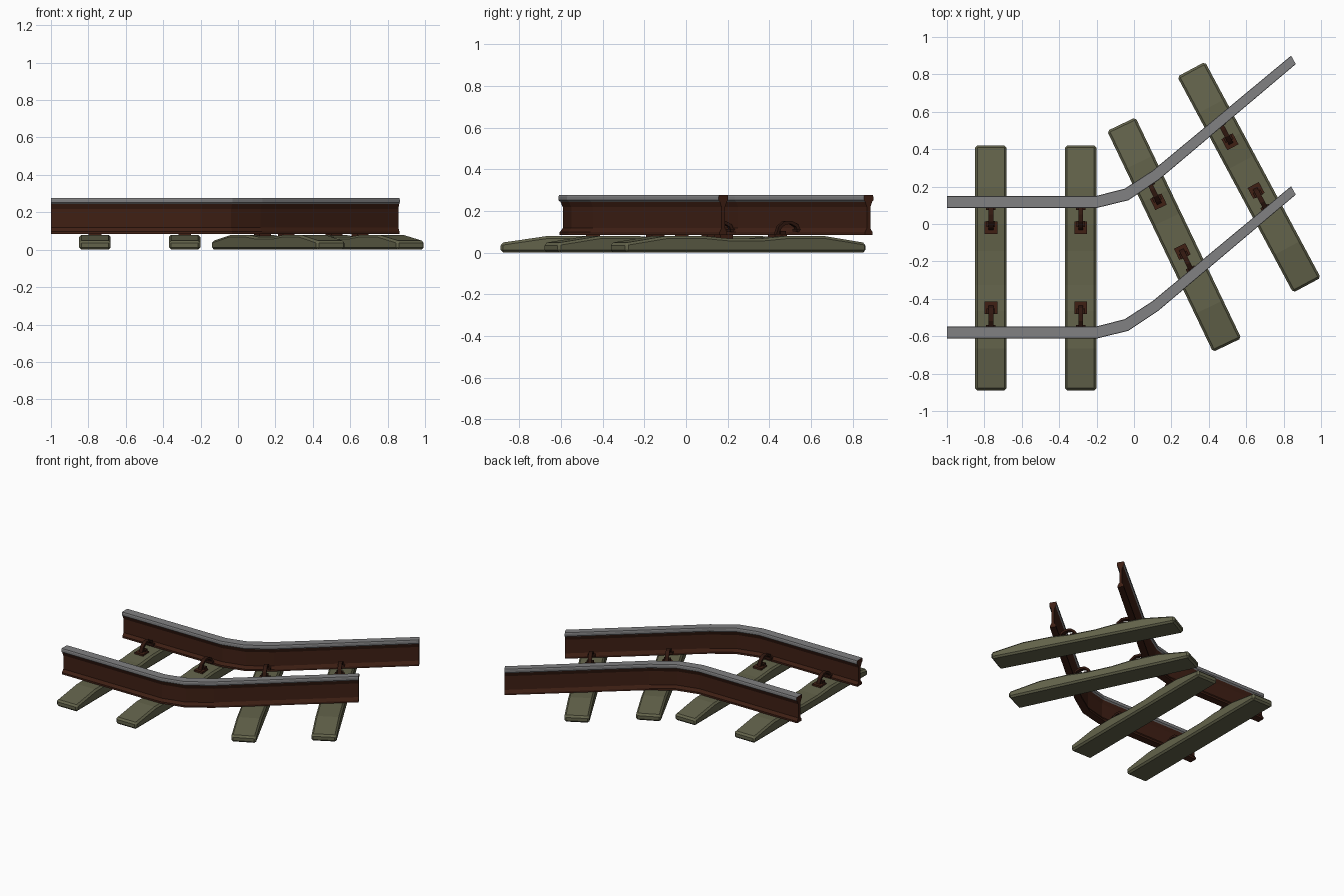
import bpy, bmesh, math
from mathutils import Vector, Matrix

if "Cube" in bpy.data.objects:
    bpy.data.objects.remove(bpy.data.objects["Cube"])


def material(name, rgb):
    m = bpy.data.materials.new(name)
    m.diffuse_color = (*rgb, 1)
    m.use_nodes = True
    m.node_tree.nodes["Principled BSDF"].inputs["Base Color"].default_value = m.diffuse_color
    return m


RUST = material("rust", (0.05, 0.014, 0.007))
DARK = material("dark_rust", (0.03, 0.009, 0.005))
STEEL = material("worn_steel", (0.22, 0.22, 0.225))
WOOD = material("olive_sleeper", (0.125, 0.125, 0.07))


def make_object(name, bm, *mats):
    bmesh.ops.recalc_face_normals(bm, faces=bm.faces)
    me = bpy.data.meshes.new(name)
    bm.to_mesh(me)
    bm.free()
    ob = bpy.data.objects.new(name, me)
    bpy.context.collection.objects.link(ob)
    for m in mats:
        me.materials.append(m)
    return ob


def loft(bm, rings):
    """Skin closed rings of points and cap both ends; returns the side faces."""
    vs = [[bm.verts.new(p) for p in r] for r in rings]
    n = len(vs[0])
    sides = [bm.faces.new((a[i], a[(i + 1) % n], b[(i + 1) % n], b[i]))
             for a, b in zip(vs, vs[1:]) for i in range(n)]
    bm.faces.new(vs[0])
    bm.faces.new(vs[-1])
    return sides


# Rails: I-section (half-width fraction, height) swept along a bent path
HALF = [(0.82, 0.085), (0.82, 0.098), (0.36, 0.118), (0.36, 0.218),
        (0.72, 0.244), (1.0, 0.252), (1.0, 0.268), (0.92, 0.276)]
SECTION = HALF + [(-u, z) for u, z in reversed(HALF)]
# x, y, and the sideways half-width vector at each bend
PATH = [(-1.0, 0.118, 0, 0.0325), (-0.2, 0.118, 0, 0.0325),
        (-0.04, 0.158, -0.010, 0.031), (0.115, 0.26, -0.015, 0.026),
        (0.8525, 0.8775, -0.0125, 0.0225)]


def rail(name, dy):
    bm = bmesh.new()
    sides = loft(bm, [[(x + u * wx, y + dy + u * wy, z) for u, z in SECTION]
                      for x, y, wx, wy in PATH])
    for f in sides:
        if min(v.co.z for v in f.verts) > 0.24:
            f.material_index = 1
    return make_object(name, bm, RUST, STEEL)


rail("rail_left", 0)
rail("rail_right", -0.698)

# Sleepers: sloping ends and a shallow dip in the middle
TOP = [(0.655, 0.047), (0.43, 0.08), (0.23, 0.08), (0.09, 0.068)]
OUTLINE = [(-0.655, 0), (0.655, 0)] + TOP + [(-y, z) for y, z in reversed(TOP)]


def sleeper(name, place):
    bm = bmesh.new()
    loft(bm, [[(x, y, z) for y, z in OUTLINE] for x in (-0.084, 0.084)])
    ob = make_object(name, bm, WOOD)
    ob.matrix_world = place
    b = ob.modifiers.new("edges", "BEVEL")
    b.width = 0.012
    b.segments = 1
    b.limit_method = "ANGLE"
    b.angle_limit = math.radians(40)


# Rail clips: base plate, arched bar and two cross lugs, reaching along +y
ARCH = [(-0.005, 0.085), (0.008, 0.122), (0.035, 0.143), (0.07, 0.145),
        (0.1, 0.13), (0.112, 0.104)]


def box(bm, centre, size):
    m = Matrix.Translation(centre) @ Matrix.Diagonal((*size, 1))
    bmesh.ops.create_cube(bm, size=1, matrix=m)


def clip(name, place):
    bm = bmesh.new()
    box(bm, (0, 0, 0.078), (0.068, 0.066, 0.022))
    make_object(name + "_plate", bm, RUST).matrix_world = place
    bm = bmesh.new()
    rings = []
    for i, (y, z) in enumerate(ARCH):
        a, b = ARCH[max(i - 1, 0)], ARCH[min(i + 1, len(ARCH) - 1)]
        t = Vector((0, b[0] - a[0], b[1] - a[1])).normalized()
        side = Vector((0, -t.z, t.y))
        rings.append([Vector((sx * 0.013, y, z)) + side * sn * 0.008
                      for sx, sn in ((-1, -1), (1, -1), (1, 1), (-1, 1))])
    loft(bm, rings)
    box(bm, (0, 0.02, 0.096), (0.046, 0.03, 0.016))
    box(bm, (0, 0.105, 0.106), (0.05, 0.022, 0.016))
    make_object(name + "_hook", bm, DARK).matrix_world = place


# Place each sleeper with its pair of clips: x, y, turn, clip distances
LAYOUT = [(-0.765, -0.235, 0, 0.215, 0.212), (-0.285, -0.235, 0, 0.215, 0.212),
          (0.215, -0.057, 25.6, 0.195, 0.1), (0.615, 0.25, 28.2, 0.215, 0.08)]
for i, (x, y, turn, up, down) in enumerate(LAYOUT, 1):
    place = Matrix.Translation((x, y, 0)) @ Matrix.Rotation(math.radians(turn), 4, "Z")
    sleeper(f"sleeper_{i}", place)
    clip(f"clip_left_{i}", place @ Matrix.Translation((0, up, 0)))
    clip(f"clip_right_{i}", place @ Matrix.Translation((0, -down, 0))
         @ Matrix.Rotation(math.pi, 4, "Z"))
